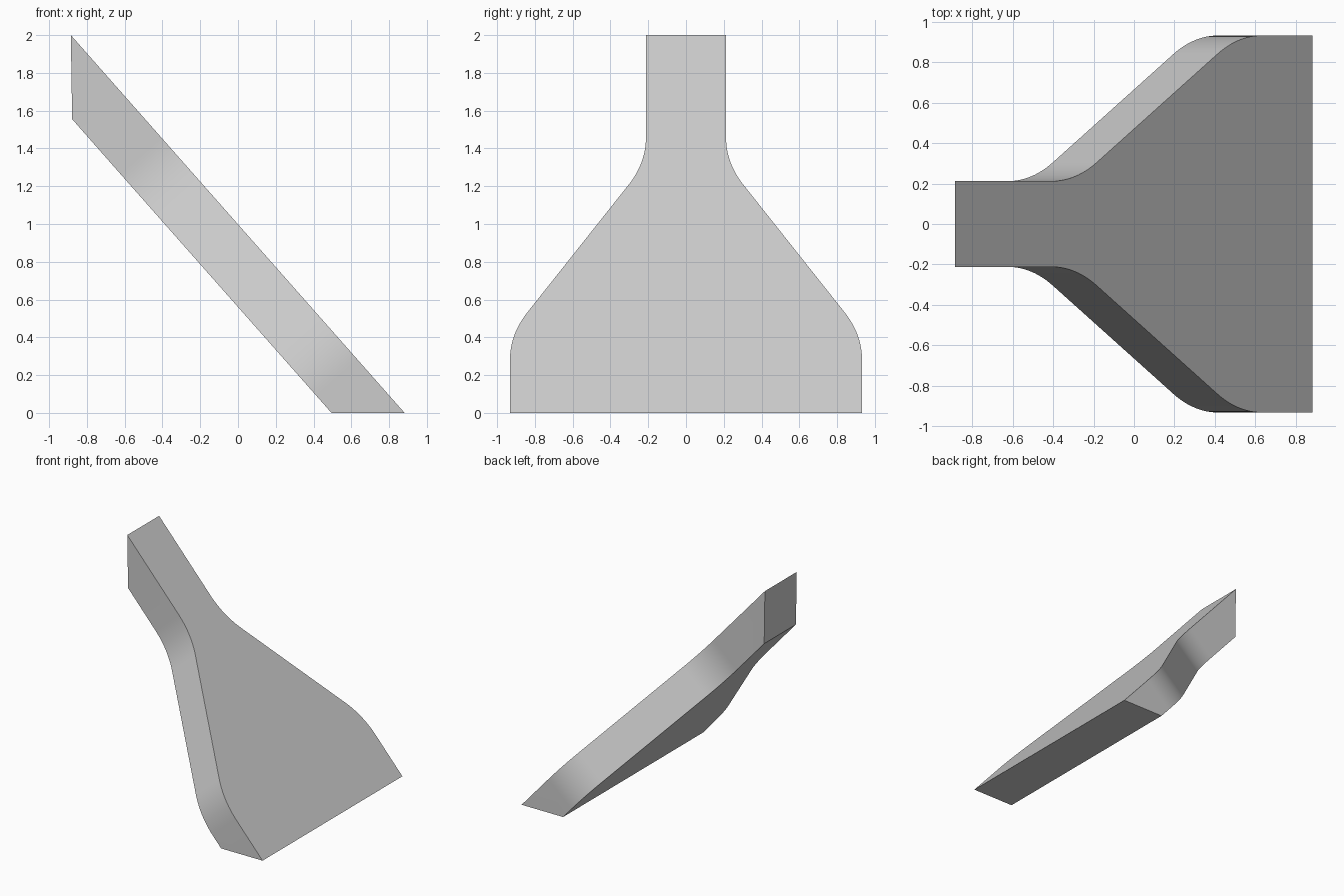
import bpy, bmesh, math
from mathutils import Vector

cube = bpy.data.objects.get("Cube")
if cube:
    bpy.data.objects.remove(cube)

mat = bpy.data.materials.new("plain grey")
mat.use_nodes = True
grey = (0.6, 0.6, 0.6, 1)
mat.diffuse_color = grey
mat.node_tree.nodes["Principled BSDF"].inputs["Base Color"].default_value = grey

# Sloping plane: foot on the ground, tip at the top of the neck
foot, tip = Vector((0.882, 0, 0)), Vector((-0.885, 0, 2))
under_foot, under_tip = Vector((0.495, 0, 0)), Vector((-0.878, 0, 1.555))
length = (tip - foot).length
slope = (tip - foot).normalized()
drop = Vector((-slope.z, 0, slope.x))
thickness = (under_foot - foot).dot(drop)

# Half outline as (distance up the slope, half width), with rounded bends
neck, base = 0.212, 0.932
low, high = 0.555, 1.766
angle = math.atan2(base - neck, high - low)
radius, steps = 0.65, 12
tangent = radius * math.tan(angle / 2)


def bend(start, width, side):
    pts = []
    for i in range(steps + 1):
        a = angle * i / steps
        pts.append((start + side * radius * math.sin(a),
                    width - side * radius * (1 - math.cos(a))))
    return pts


outline = bend(low - tangent, base, 1) + bend(high + tangent, neck, -1)[::-1]

# Plate: top and underside outlines joined by walls
bm = bmesh.new()


def ring(start, end, offset):
    middle = [(foot + slope * s + offset, w) for s, w in outline]
    half = [(start, base)] + middle + [(end, neck)]
    left = [bm.verts.new((p.x, w, p.z)) for p, w in half]
    right = [bm.verts.new((p.x, -w, p.z)) for p, w in half]
    return left + right[::-1]


top = ring(foot, tip, Vector((0, 0, 0)))
under = ring(under_foot, under_tip, drop * thickness)
bm.faces.new(top)
bm.faces.new(under[::-1])
for i in range(len(top)):
    j = (i + 1) % len(top)
    bm.faces.new((top[j], top[i], under[i], under[j]))
bmesh.ops.recalc_face_normals(bm, faces=bm.faces)

mesh = bpy.data.meshes.new("flared_chute_plate")
bm.to_mesh(mesh)
bm.free()
mesh.materials.append(mat)
plate = bpy.data.objects.new("flared_chute_plate", mesh)
bpy.context.collection.objects.link(plate)

# Smooth bends, sharp rims
bpy.ops.object.select_all(action='DESELECT')
plate.select_set(True)
bpy.context.view_layer.objects.active = plate
bpy.ops.object.shade_smooth_by_angle(angle=math.radians(25))
